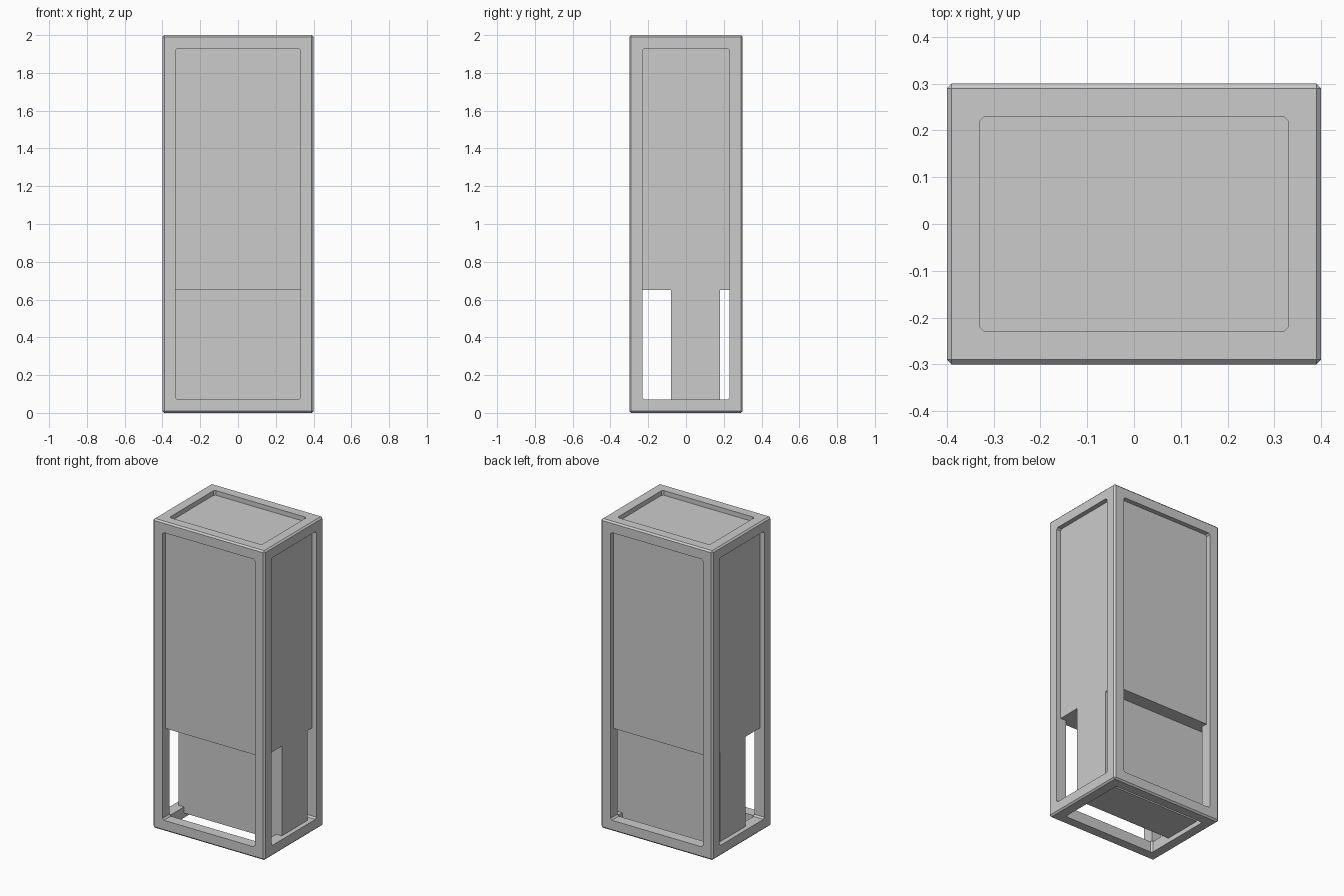
import bpy, bmesh
from mathutils import Vector

if "Cube" in bpy.data.objects:
    bpy.data.objects.remove(bpy.data.objects["Cube"])

W, D, H = 0.8, 0.6, 2.0      # overall size
BAR, INSET, CH = 0.07, 0.03, 0.01


def box(name, lo, hi, chamfer=0.0, axis=None):
    """Box from corner to corner; chamfer all edges or only those along one axis."""
    lo, hi = Vector(lo), Vector(hi)
    bm = bmesh.new()
    bmesh.ops.create_cube(bm, size=1)
    for v in bm.verts:
        v.co = Vector([(lo[i] + hi[i]) / 2 + v.co[i] * (hi[i] - lo[i]) for i in range(3)])
    if chamfer:
        edges = [e for e in bm.edges if axis is None
                 or abs((e.verts[0].co - e.verts[1].co)[axis]) > 1e-4]
        bmesh.ops.bevel(bm, geom=edges, offset=chamfer, segments=1,
                        affect='EDGES', profile=0.5)
    bmesh.ops.recalc_face_normals(bm, faces=bm.faces)
    mesh = bpy.data.meshes.new(name)
    bm.to_mesh(mesh)
    bm.free()
    ob = bpy.data.objects.new(name, mesh)
    bpy.context.collection.objects.link(ob)
    return ob


# Outer frame: chamfered block opened through along each axis
frame = box("frame", (-W/2, -D/2, 0), (W/2, D/2, H), CH)
for axis, label in enumerate(("side", "front", "top")):
    lo = [-W/2 + BAR, -D/2 + BAR, BAR]
    hi = [W/2 - BAR, D/2 - BAR, H - BAR]
    lo[axis] -= 0.2
    hi[axis] += 0.2
    cutter = box(label + "_opening_cutter", lo, hi, CH, axis)
    cutter.hide_render = True
    cutter.hide_set(True)
    mod = frame.modifiers.new(label + "_opening", 'BOOLEAN')
    mod.operation = 'DIFFERENCE'
    mod.solver = 'EXACT'
    mod.object = cutter

# Bake the openings, then drop the cutters
bpy.context.view_layer.update()
dg = bpy.context.evaluated_depsgraph_get()
mesh = bpy.data.meshes.new_from_object(frame.evaluated_get(dg))
cutters = [m.object for m in frame.modifiers]
frame.modifiers.clear()
frame.data = mesh
for c in cutters:
    bpy.data.objects.remove(c)

# Upper cabinet body, slightly recessed behind the frame
box("upper_body", (-W/2 + INSET, -D/2 + INSET, 0.65), (W/2 - INSET, D/2 - INSET, H - INSET))

# Narrower lower body set towards the back
box("lower_body", (-W/2 + INSET, -0.08, INSET), (W/2 - INSET, 0.18, 0.65))
